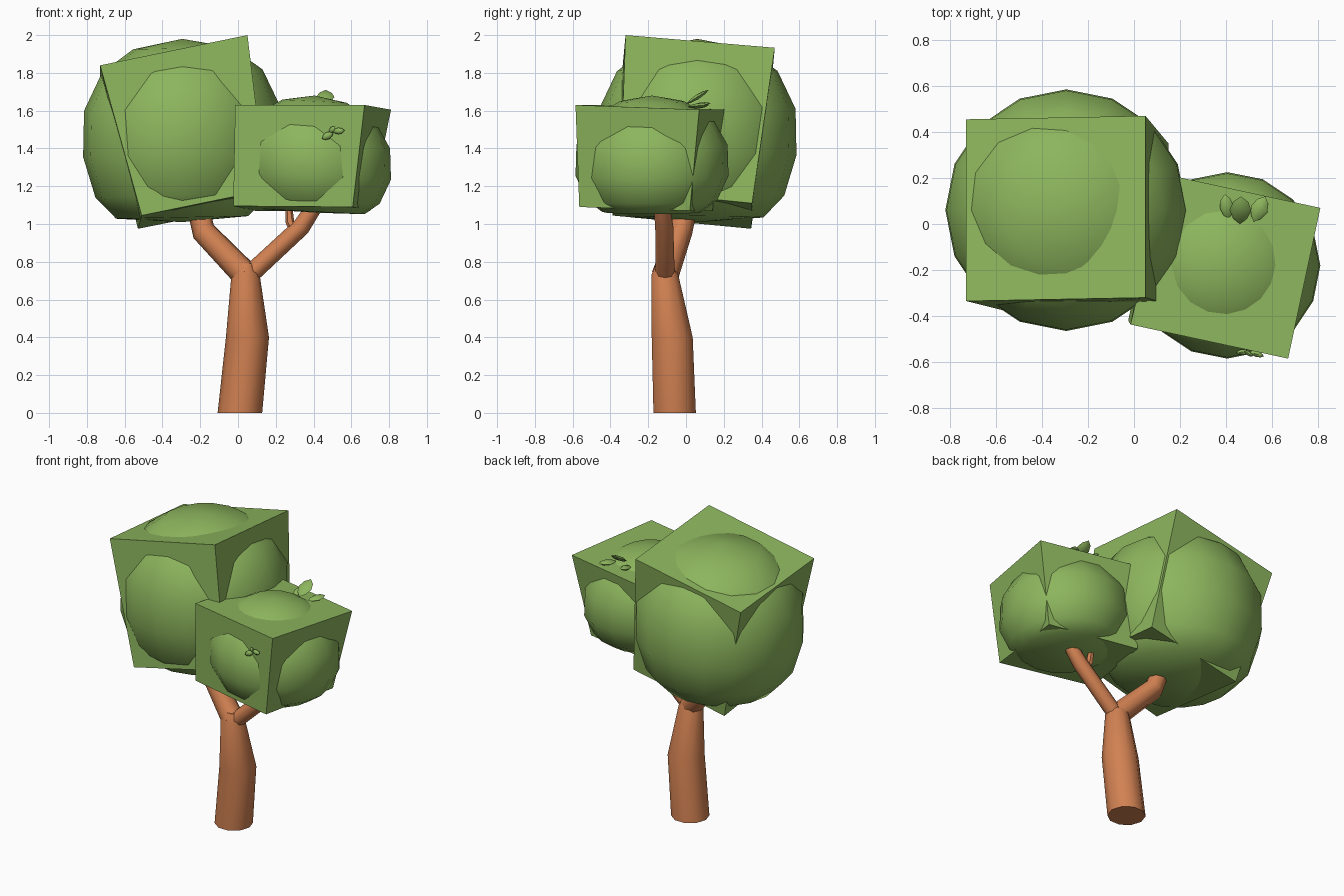
import bpy, bmesh, math
from mathutils import Vector, Matrix

if "Cube" in bpy.data.objects:
    bpy.data.objects.remove(bpy.data.objects["Cube"])


def material(name, rgb):
    m = bpy.data.materials.new(name)
    m.diffuse_color = (*rgb, 1)
    m.use_nodes = True
    m.node_tree.nodes["Principled BSDF"].inputs["Base Color"].default_value = m.diffuse_color
    return m


GREEN = material("leaf green", (0.265, 0.465, 0.11))
BROWN = material("bark orange brown", (0.64, 0.22, 0.084))


def finish(name, bm, mat, smooth=None):
    bmesh.ops.recalc_face_normals(bm, faces=bm.faces)
    me = bpy.data.meshes.new(name)
    bm.to_mesh(me)
    bm.free()
    me.materials.append(mat)
    ob = bpy.data.objects.new(name, me)
    bpy.context.collection.objects.link(ob)
    if smooth:
        bpy.ops.object.select_all(action='DESELECT')
        ob.select_set(True)
        bpy.context.view_layer.objects.active = ob
        bpy.ops.object.shade_smooth_by_angle(angle=math.radians(smooth))
    return ob


def loft(name, rings, mat, smooth, top=None, bottom=None):
    """Skin a list of point rings; close the ends with a pole or a flat cap."""
    bm = bmesh.new()
    vs = [[bm.verts.new(p) for p in r] for r in rings]
    n = len(vs[0])
    for a, b in zip(vs, vs[1:]):
        for i in range(n):
            j = (i + 1) % n
            bm.faces.new((a[i], a[j], b[j], b[i]))
    for ring, pole in ((vs[0], bottom), (vs[-1], top)):
        if pole is None:
            bm.faces.new(ring)
        else:
            p = bm.verts.new(pole)
            for i in range(n):
                bm.faces.new((ring[i], ring[(i + 1) % n], p))
    return finish(name, bm, mat, smooth)


def circle(c, r, n, axis=(0, 0, 1)):
    q = Vector((0, 0, 1)).rotation_difference(Vector(axis))
    return [Vector(c) + q @ Vector((r * math.cos(2 * math.pi * i / n),
                                    r * math.sin(2 * math.pi * i / n), 0)) for i in range(n)]


def foliage_ball(name, x, y, profile, bottom, top, slope):
    """Round foliage from (radius, height) rings, leaning slightly in x."""
    rings = [circle((x, y, z), r, 16) for r, z in profile]
    for p in (p for r in rings for p in r):
        p.z += slope * (p.x - x)
    loft(name, rings, GREEN, 60, (x, y, top), (x, y, bottom))


def foliage_box(name, top, bottom):
    """Tapered tilted box; corners run front left, front right, back right, back left."""
    loft(name, [bottom, top], GREEN, None)


def branch(name, pts, radii, n, level=False):
    P = [Vector(p) for p in pts]
    rings = []
    for i, p in enumerate(P):
        t = P[min(i + 1, len(P) - 1)] - P[max(i - 1, 0)]
        rings.append(circle(p, radii[i], n, (0, 0, 1) if level else t.normalized()))
    loft(name, rings, BROWN, 50)


def leaf(name, start, end, width, thick, normal):
    """Small pointed leaf between two points."""
    a, b = Vector(start), Vector(end)
    d = (b - a).normalized()
    s = d.cross(Vector(normal)).normalized()
    u = s.cross(d)
    rings = []
    for t, f in ((0.2, 0.65), (0.5, 1.0), (0.8, 0.7)):
        m = a.lerp(b, t)
        rings.append([m + f * (s * width / 2 * math.cos(k * math.pi / 3)
                               + u * thick / 2 * math.sin(k * math.pi / 3)) for k in range(6)])
    loft(name, rings, GREEN, 60, b, a)


# Large foliage cluster
foliage_ball("large_foliage_ball", -0.295, 0.06,
             [(0.35, 1.035), (0.46, 1.15), (0.525, 1.365), (0.52, 1.61), (0.425, 1.81), (0.26, 1.93)],
             1.01, 1.98, 0.02)
foliage_box("large_foliage_box",
            [(-0.73, -0.335, 1.84), (0.05, -0.32, 2.0), (0.05, 0.47, 1.933), (-0.73, 0.455, 1.773)],
            [(-0.51, -0.39, 1.045), (0.15, -0.35, 1.18), (0.15, 0.35, 1.11), (-0.53, 0.345, 0.975)])

# Small foliage cluster
foliage_ball("small_foliage_ball", 0.405, -0.18,
             [(0.265, 1.065), (0.345, 1.125), (0.405, 1.255), (0.4, 1.42), (0.32, 1.56), (0.17, 1.65)],
             1.06, 1.68, -0.05)
foliage_box("small_foliage_box",
            [(-0.015, -0.437, 1.63), (0.67, -0.585, 1.63), (0.81, 0.07, 1.605), (0.14, 0.215, 1.605)],
            [(-0.025, -0.42, 1.095), (0.607, -0.565, 1.09), (0.7, 0.02, 1.07), (0.09, 0.14, 1.07)])

# Trunk and branches
branch("trunk", [(0.01, -0.06, 0), (0.05, -0.073, 0.4), (0.04, -0.112, 0.73), (0.04, -0.11, 0.79)],
       [0.118, 0.114, 0.075, 0.05], 10, True)
branch("left_branch", [(0.04, -0.11, 0.73), (-0.182, -0.03, 0.96), (-0.215, 0.005, 1.1)],
       [0.072, 0.064, 0.058], 8)
branch("right_branch", [(0.06, -0.11, 0.73), (0.335, -0.115, 0.985), (0.41, -0.13, 1.1)],
       [0.05, 0.048, 0.042], 8)
branch("twig", [(0.3, -0.115, 0.96), (0.275, -0.1, 1.01), (0.268, -0.09, 1.1)],
       [0.026, 0.023, 0.018], 6)

# Sprouting leaves on the top and on the front of the small cluster
leaf("top_leaf_left", (0.41, 0.02, 1.62), (0.395, 0.13, 1.64), 0.06, 0.03, (0, 0, 1))
leaf("top_leaf_middle", (0.46, 0.0, 1.635), (0.465, 0.12, 1.71), 0.095, 0.03, (0, -0.6, 0.8))
leaf("top_leaf_right", (0.52, 0.01, 1.62), (0.57, 0.12, 1.63), 0.075, 0.03, (0, 0, 1))
leaf("front_leaf_left", (0.505, -0.555, 1.485), (0.445, -0.56, 1.45), 0.04, 0.03, (0, -1, 0))
leaf("front_leaf_middle", (0.48, -0.55, 1.485), (0.515, -0.575, 1.515), 0.03, 0.02, (0, -1, 0.4))
leaf("front_leaf_right", (0.5, -0.555, 1.49), (0.565, -0.575, 1.495), 0.036, 0.03, (0, -1, 0))
